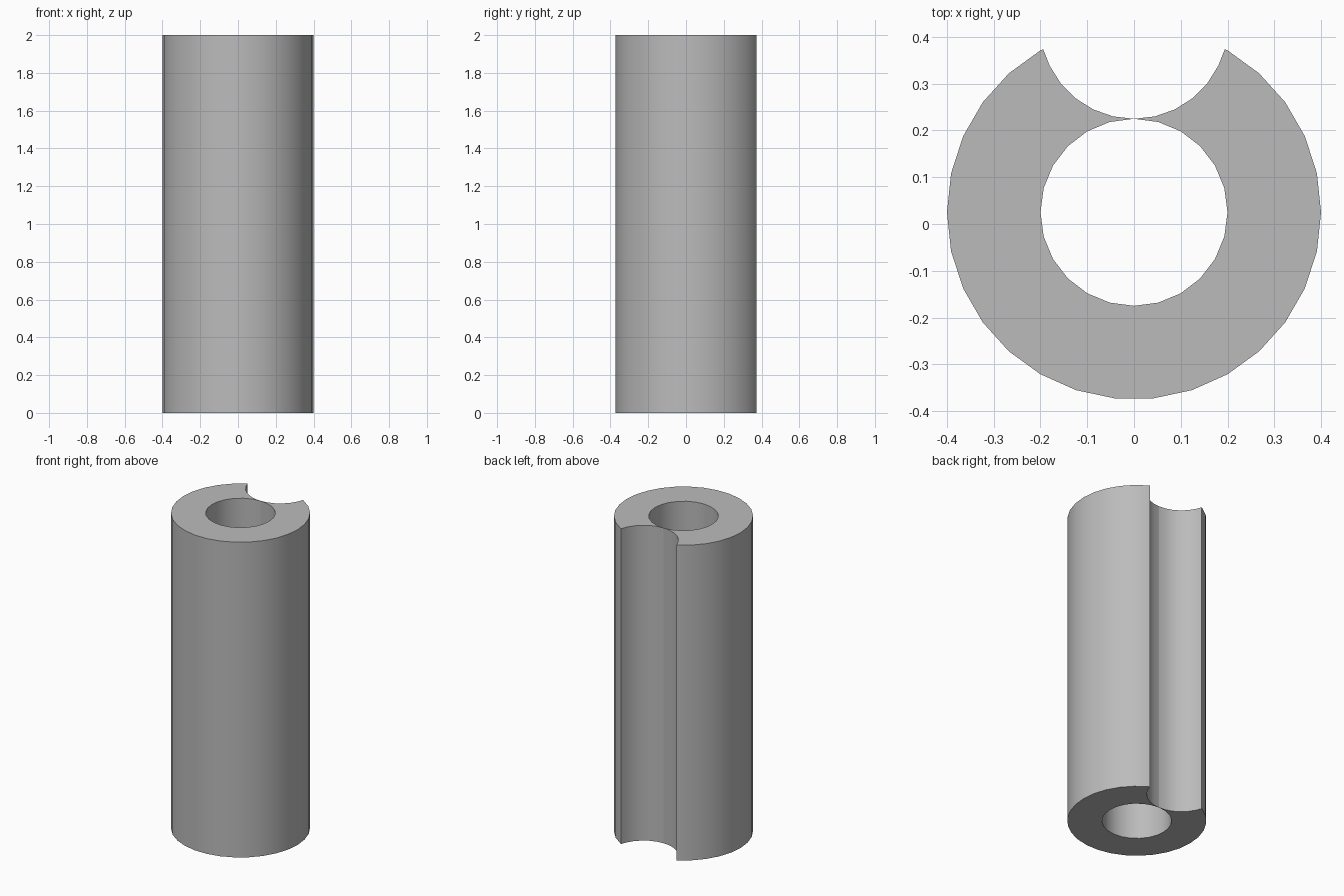
import bpy, bmesh
from math import sin, cos, radians

cube = bpy.data.objects.get("Cube")
if cube:
    bpy.data.objects.remove(cube, do_unlink=True)

HEIGHT = 2.0
BORE_Y, GROOVE_Y = 0.025, 0.425
R_OUT, R_IN = 0.4, 0.2


def arc(radius, cy, sides, first, last):
    """Points of a regular polygon, counted in steps from its lowest direction (-y)."""
    step = radians(360 / sides)
    return [(radius * sin(i * step), cy - radius * cos(i * step)) for i in range(first, last)]


# Half cross-section: bore wall, groove wall, then round the outside to the front
bore = arc(R_IN, BORE_Y, 24, 0, 12)
groove = arc(R_IN, GROOVE_Y, 28, 0, 6)
tip = [(0.194, 0.3735)]
outer = arc(R_OUT, BORE_Y, 30, 0, 13)
outer = [(R_OUT * sin(radians(12 * i + 6)), BORE_Y - R_OUT * cos(radians(12 * i + 6)))
         for i in range(12, -1, -1)]
front_mid = [(0, BORE_Y - R_OUT * cos(radians(6)))]
half = bore + groove + tip + outer + front_mid
half.reverse()  # counter-clockwise seen from above

# Extrude both halves, leaving the seam on x = 0 open
bm = bmesh.new()
for side in (1, -1):
    pts = [(side * x, y) for x, y in half]
    if side < 0:
        pts.reverse()
    low = [bm.verts.new((x, y, 0)) for x, y in pts]
    high = [bm.verts.new((x, y, HEIGHT)) for x, y in pts]
    bm.faces.new(high)
    bm.faces.new(low[::-1])
    for i in range(len(pts)):
        j = (i + 1) % len(pts)
        if abs(pts[i][0]) + abs(pts[j][0]) > 1e-5:
            bm.faces.new((low[i], low[j], high[j], high[i]))
bmesh.ops.remove_doubles(bm, verts=bm.verts, dist=1e-5)
# Outward winding: the top cap must look up
if max(bm.faces, key=lambda f: f.calc_center_median().z).normal.z < 0:
    bmesh.ops.reverse_faces(bm, faces=bm.faces)
bm.normal_update()
if max(bm.faces, key=lambda f: f.calc_center_median().z).normal.z < 0:
    bmesh.ops.reverse_faces(bm, faces=bm.faces)

mesh = bpy.data.meshes.new("grooved_tube")
bm.to_mesh(mesh)
bm.free()
tube = bpy.data.objects.new("grooved_tube", mesh)
bpy.context.collection.objects.link(tube)

# Plain grey
grey = bpy.data.materials.new("grey")
grey.use_nodes = True
colour = (0.5, 0.5, 0.5, 1)
grey.diffuse_color = colour
grey.node_tree.nodes["Principled BSDF"].inputs["Base Color"].default_value = colour
mesh.materials.append(grey)

bpy.context.view_layer.objects.active = tube
tube.select_set(True)
bpy.ops.object.shade_smooth_by_angle(angle=radians(30))
